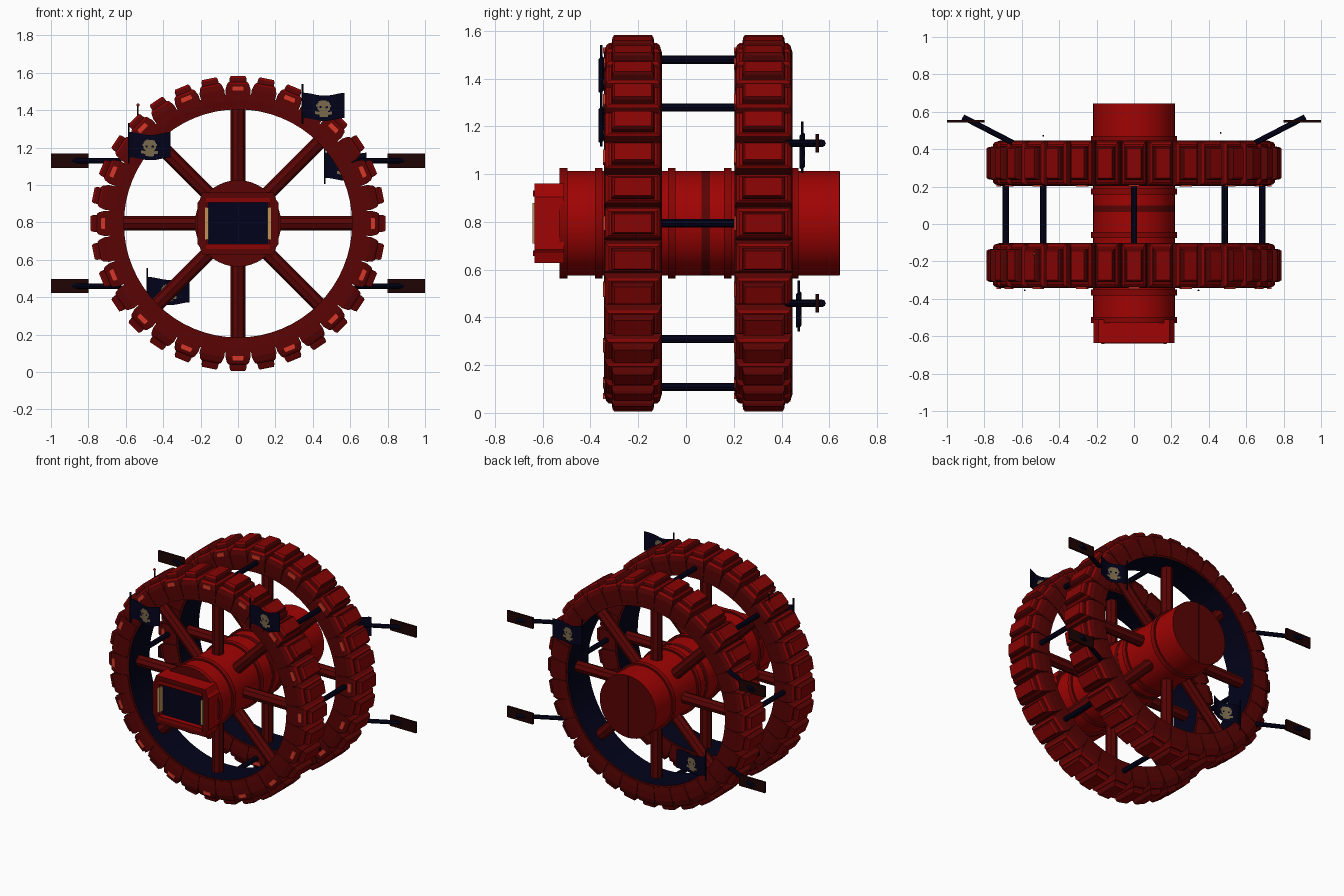
import bpy, bmesh, math
from mathutils import Matrix, Vector

old = bpy.data.objects.get("Cube")
if old:
    bpy.data.objects.remove(old, do_unlink=True)

AXLE = 0.794           # axle height
WHEELS = {"front": -0.222, "rear": 0.325}


def material(name, rgb):
    m = bpy.data.materials.new(name)
    m.use_nodes = True
    m.diffuse_color = (*rgb, 1)
    m.node_tree.nodes["Principled BSDF"].inputs["Base Color"].default_value = (*rgb, 1)
    return m


RED = material("red", (0.35, 0.001, 0.001))
TREAD = material("tread red", (0.24, 0.001, 0.001))
DEEP = material("deep red", (0.1, 0.001, 0.001))
DARK = material("dark red", (0.04, 0.001, 0.001))
NAVY = material("navy", (0.0008, 0.0008, 0.011))
BROWN = material("dark brown", (0.013, 0.001, 0.001))
LAMP = material("light red", (0.68, 0.038, 0.02))
TAN = material("tan", (0.52, 0.29, 0.1))
BONE = material("bone", (0.19, 0.14, 0.07))


def finish(name, bm, mats, smooth=False):
    bmesh.ops.recalc_face_normals(bm, faces=bm.faces)
    me = bpy.data.meshes.new(name)
    bm.to_mesh(me)
    bm.free()
    ob = bpy.data.objects.new(name, me)
    bpy.context.collection.objects.link(ob)
    for m in mats:
        me.materials.append(m)
    if smooth:
        bpy.ops.object.select_all(action='DESELECT')
        ob.select_set(True)
        bpy.context.view_layer.objects.active = ob
        bpy.ops.object.shade_smooth_by_angle(angle=math.radians(30))
    return ob


def paint(ob, rule):
    """Give the second material to the faces that meet the rule."""
    for f in ob.data.polygons:
        f.material_index = int(rule(f))


def is_end(f):
    return abs(f.normal.y) > 0.7


def outward(f):
    """How far a face looks away from the axle, from -1 to 1."""
    return f.normal.dot(Vector((f.center.x, 0, f.center.z - AXLE)).normalized())


def add_box(bm, lo, hi, mat=Matrix()):
    lo, hi = Vector(lo), Vector(hi)
    m = mat @ Matrix.Translation((lo + hi) / 2) @ Matrix.Diagonal((*(hi - lo), 1))
    bmesh.ops.create_cube(bm, size=1, matrix=m)


def add_rod(bm, a, b, r, sides=8):
    a, b = Vector(a), Vector(b)
    rot = (b - a).to_track_quat('Z', 'Y').to_matrix().to_4x4()
    bmesh.ops.create_cone(bm, cap_ends=True, segments=sides, radius1=r, radius2=r,
                          depth=(b - a).length, matrix=Matrix.Translation((a + b) / 2) @ rot)


def add_stack(bm, sections, mat):
    """Tapered block from (height, half width, half depth) sections."""
    rings = [[bm.verts.new(mat @ Vector((sx * w, sy * d, h)))
              for sx, sy in ((-1, -1), (1, -1), (1, 1), (-1, 1))] for h, w, d in sections]
    for p, q in zip(rings, rings[1:]):
        for i in range(4):
            j = (i + 1) % 4
            bm.faces.new((p[i], p[j], q[j], q[i]))
    bm.faces.new(rings[0][::-1])
    bm.faces.new(rings[-1])


def add_lathe(bm, profile, sides, closed=False):
    """Spin (radius, y) points around the axle."""
    rings = [[bm.verts.new((r * math.sin(t), y, AXLE + r * math.cos(t)))
              for t in (math.tau * k / sides for k in range(sides))] for r, y in profile]
    pairs = list(zip(rings, rings[1:]))
    if closed:
        pairs.append((rings[-1], rings[0]))
    else:
        bm.faces.new(rings[0])
        bm.faces.new(rings[-1])
    for p, q in pairs:
        for i in range(sides):
            j = (i + 1) % sides
            bm.faces.new((p[i], p[j], q[j], q[i]))


def turned(cy, angle):
    return Matrix.Translation((0, cy, AXLE)) @ Matrix.Rotation(angle, 4, 'Y')


# Wheels: rim with navy lining, treads, lamps and spokes
TREADS = 32
for side, cy in WHEELS.items():
    bm = bmesh.new()
    add_lathe(bm, [(0.61, cy - 0.114), (0.69, cy - 0.114), (0.69, cy + 0.114), (0.61, cy + 0.114)],
              64, closed=True)
    paint(finish(side + "_rim", bm, [DEEP, NAVY]), lambda f: outward(f) < -0.5)

    bm, lamps = bmesh.new(), bmesh.new()
    for i in range(TREADS):
        m = turned(cy, math.tau * i / TREADS)
        add_stack(bm, [(0.62, 0.059, 0.118), (0.66, 0.064, 0.121), (0.715, 0.067, 0.121),
                       (0.745, 0.059, 0.112), (0.755, 0.05, 0.1)], m)
        add_stack(bm, [(0.75, 0.046, 0.09), (0.778, 0.044, 0.086), (0.789, 0.038, 0.078)], m)
        if i % 2 == 0:
            add_box(lamps, (-0.03, -0.125, 0.71), (0.03, -0.116, 0.736), m)
    paint(finish(side + "_treads", bm, [DEEP, TREAD]), lambda f: outward(f) > 0.55)
    finish(side + "_tread_lamps", lamps, [LAMP])

    bm = bmesh.new()
    for i in range(8):
        m = turned(cy, math.tau * i / 8)
        add_rod(bm, m @ Vector((0, 0, 0.19)), m @ Vector((0, 0, 0.625)), 0.039)
    finish(side + "_spokes", bm, [DEEP])

# Rods joining the wheels
bm = bmesh.new()
for i in range(8):
    m = turned(0, math.tau * i / 8)
    add_rod(bm, m @ Vector((0, -0.12, 0.685)), m @ Vector((0, 0.22, 0.685)), 0.017)
finish("cross_rods", bm, [NAVY])

# Hub barrel with raised hoops and darker ends
bm = bmesh.new()
add_lathe(bm, [(0.218, -0.52), (0.218, 0.643)], 40)
paint(finish("hub_barrel", bm, [RED, DEEP], smooth=True), is_end)
bm = bmesh.new()
for y in (-0.513, -0.365, -0.06, 0.175, 0.455):
    add_lathe(bm, [(0.231, y - 0.016), (0.231, y + 0.016)], 40)
paint(finish("hub_hoops", bm, [TREAD, DEEP], smooth=True), is_end)
bm = bmesh.new()
add_lathe(bm, [(0.2195, 0.065), (0.2195, 0.1)], 40)
finish("hub_band", bm, [DEEP], smooth=True)
bm = bmesh.new()
add_box(bm, (-0.003, 0.64, AXLE - 0.216), (0.003, 0.645, AXLE + 0.216))
finish("hub_end_seam", bm, [DARK])

# Cabin box with a recessed window
bm = bmesh.new()
outline = [(0.19, 0.166), (0.205, 0.125), (0.217, 0.11)]
corner = outline + [(x, -z) for x, z in outline[::-1]]
loop = corner + [(-x, z) for x, z in corner[::-1]]
front = bm.faces.new([bm.verts.new((x, -0.635, AXLE + z)) for x, z in loop])
ext = bmesh.ops.extrude_face_region(bm, geom=[front])
for v in ext["geom"]:
    if isinstance(v, bmesh.types.BMVert):
        v.co.y = -0.51
box = finish("cabin_box", bm, [RED, DEEP])
paint(box, is_end)
bm = bmesh.new()
add_box(bm, (-0.165, -0.7, AXLE - 0.112), (0.165, -0.6, AXLE + 0.112))
cutter = finish("window_cutter", bm, [RED])
cutter.hide_render = True
cutter.hide_viewport = True
cut = box.modifiers.new("window", 'BOOLEAN')
cut.object = cutter
cut.solver = 'EXACT'
bm = bmesh.new()
add_box(bm, (-0.164, -0.606, AXLE - 0.111), (0.164, -0.598, AXLE + 0.111))
finish("window", bm, [NAVY])
bm, sills = bmesh.new(), bmesh.new()
for s in (-1, 1):
    add_box(bm, (s * 0.167 - 0.009, -0.642, AXLE - 0.085), (s * 0.167 + 0.009, -0.605, AXLE + 0.085))
    add_box(sills, (-0.17, -0.64, AXLE + s * 0.125 - 0.012), (0.17, -0.6, AXLE + s * 0.125 + 0.012))
finish("window_lights", bm, [TAN])
finish("window_sills", sills, [TREAD])

# Paddles on slanted arms behind the rear wheel
arms, blades = bmesh.new(), bmesh.new()
for sx in (-1, 1):
    for z in (AXLE - 0.335, AXLE + 0.335):
        add_rod(arms, (sx * 0.63, 0.425, z), (sx * 0.915, 0.572, z), 0.015)
        add_box(blades, (sx * 0.9 - 0.1, 0.542, z - 0.038), (sx * 0.9 + 0.1, 0.556, z + 0.038))
finish("paddle_arms", arms, [NAVY])
finish("paddle_blades", blades, [BROWN])


def emblem(u, v):
    """True inside a simple skull shape, measured from the flag centre."""
    eye = math.hypot(abs(u) - 0.016, v - 0.006) < 0.006
    dome = math.hypot(u, (v - 0.01) * 1.1) < 0.037
    jaw = abs(u) < 0.025 and -0.045 < v < 0
    bones = abs(u) < 0.046 and abs(v + 0.03) < 0.008
    return (dome or jaw or bones) and not eye


# Waving cloth flags on thin poles
COLS, ROWS, WIDE, TALL = 40, 26, 0.225, 0.135


def flag(name, x, y, z):
    bm = bmesh.new()
    grid = [[bm.verts.new((x + WIDE * i / COLS, y + 0.011 * math.sin(7 * i / COLS),
                           z + TALL * j / ROWS + 0.008 * math.cos(6 * i / COLS)))
             for j in range(ROWS + 1)] for i in range(COLS + 1)]
    for i in range(COLS):
        for j in range(ROWS):
            f = bm.faces.new((grid[i][j], grid[i + 1][j], grid[i + 1][j + 1], grid[i][j + 1]))
            u, v = ((i + 0.5) / COLS - 0.5) * WIDE, ((j + 0.5) / ROWS - 0.5) * TALL
            f.material_index = int(emblem(u, v))
    finish(name + "_flag", bm, [NAVY, BONE])
    bm = bmesh.new()
    add_rod(bm, (x, y, z - 0.025), (x, y, z + 0.19), 0.005, 6)
    finish(name + "_flag_pole", bm, [NAVY])


flag("upper_front", 0.345, -0.355, 1.35)
flag("lower_front", -0.585, -0.355, 1.14)
flag("upper_rear", 0.463, 0.487, 1.03)
flag("lower_rear", -0.485, 0.472, 0.365)

# Small mast on the front wheel
bm = bmesh.new()
add_rod(bm, (-0.535, -0.16, 1.3), (-0.535, -0.16, 1.43), 0.005, 6)
finish("mast", bm, [DARK])
bm = bmesh.new()
bmesh.ops.create_icosphere(bm, subdivisions=2, radius=0.009,
                           matrix=Matrix.Translation((-0.535, -0.16, 1.427)))
finish("mast_tip", bm, [LAMP])
